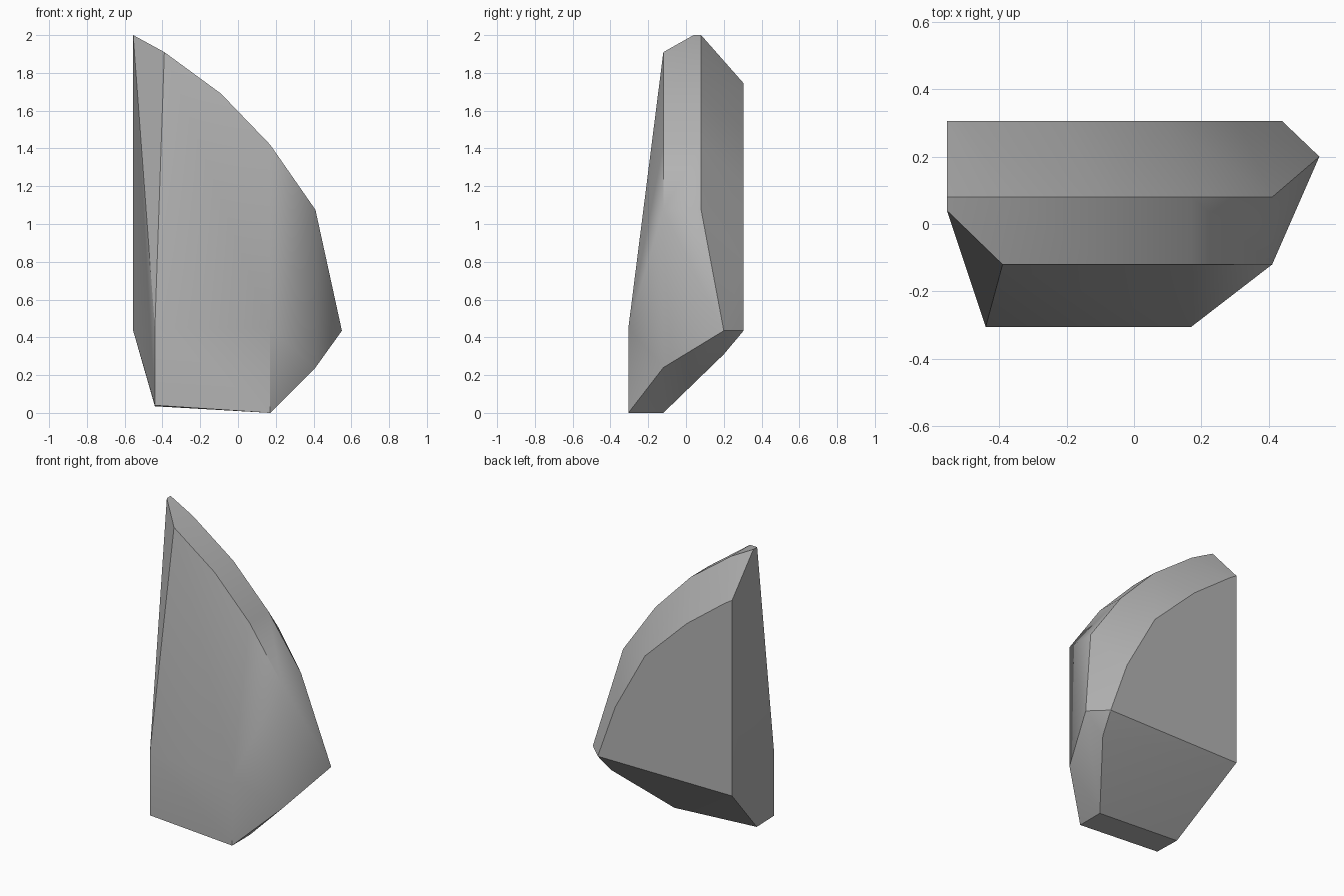
import bpy
import bmesh
import math

cube = bpy.data.objects.get("Cube")
if cube:
    bpy.data.objects.remove(cube, do_unlink=True)

# Curved ridge outlines as (x, z), from the peak down to the shoulder
ridge = [(-0.39, 1.91), (-0.09, 1.69), (0.17, 1.42), (0.41, 1.075)]
back_arc = [(-0.555, 1.745), (-0.50, 1.71), (-0.22, 1.50),
            (0.09, 1.20), (0.31, 0.80), (0.44, 0.435), (-0.555, 0.435)]


def at_depth(outline, y):
    return [(x, y, z) for x, z in outline]


# Ridge band and flat back
corners = at_depth(ridge, -0.12) + at_depth(ridge, 0.08) + at_depth(back_arc, 0.305)
# Peak
corners += [(-0.555, 0.04, 2.0), (-0.555, 0.08, 2.0)]
# Upright lower front and narrow foot
corners += [(-0.44, -0.305, 0.45), (0.17, -0.305, 0.45),
            (-0.44, -0.305, 0.04), (0.17, -0.305, 0.0),
            (-0.44, -0.12, 0.035), (0.17, -0.12, 0.0)]
# Projecting side point and the edges below it
corners += [(0.55, 0.20, 0.435), (0.41, -0.12, 0.24), (0.415, 0.20, 0.31)]

# Wrap the corners in a faceted shell
bm = bmesh.new()
for co in corners:
    bm.verts.new(co)
bmesh.ops.convex_hull(bm, input=bm.verts[:])
loose = [v for v in bm.verts if not v.link_faces]
bmesh.ops.delete(bm, geom=loose, context='VERTS')
bmesh.ops.dissolve_limit(bm, angle_limit=math.radians(0.5),
                         verts=bm.verts[:], edges=bm.edges[:])
bmesh.ops.recalc_face_normals(bm, faces=bm.faces[:])
mesh = bpy.data.meshes.new("rock_shard")
bm.to_mesh(mesh)
bm.free()

# Stone colour
stone = bpy.data.materials.new("grey_stone")
stone.use_nodes = True
colour = (0.45, 0.45, 0.45, 1.0)
stone.diffuse_color = colour
for node in stone.node_tree.nodes:
    if node.type == 'BSDF_PRINCIPLED':
        node.inputs["Base Color"].default_value = colour
mesh.materials.append(stone)

shard = bpy.data.objects.new("rock_shard", mesh)
bpy.context.collection.objects.link(shard)
bpy.ops.object.select_all(action='DESELECT')
shard.select_set(True)
bpy.context.view_layer.objects.active = shard
bpy.ops.object.shade_smooth_by_angle(angle=math.radians(30))
